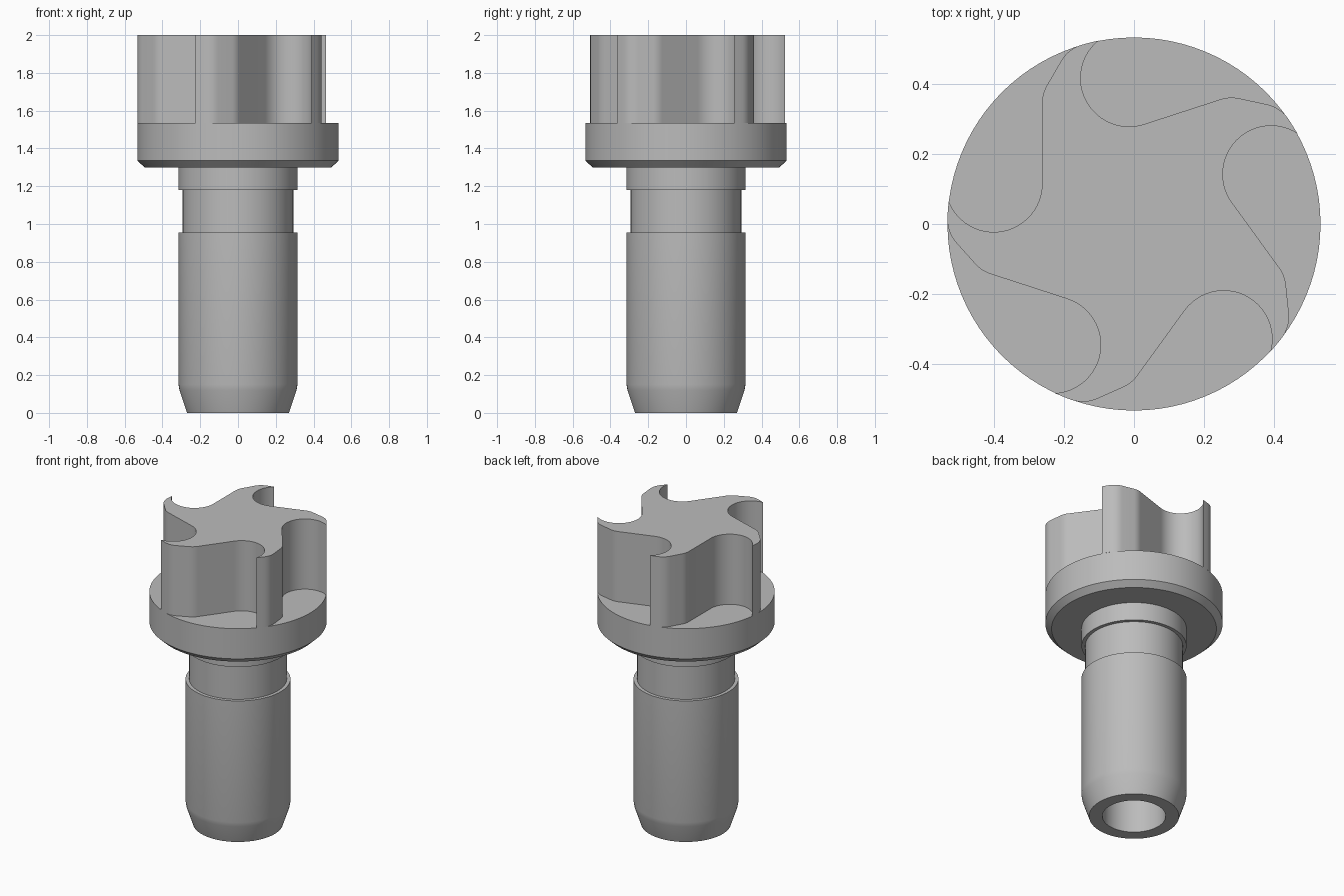
import bpy
import bmesh
from math import cos, sin, radians, hypot, atan2, degrees
from mathutils import Matrix, Vector

cube = bpy.data.objects.get("Cube")
if cube:
    bpy.data.objects.remove(cube, do_unlink=True)

RIM = 0.532
FLANGE_TOP = 1.535

grey = bpy.data.materials.new("machined_grey")
grey.use_nodes = True
colour = (0.5, 0.5, 0.5, 1)
grey.diffuse_color = colour
grey.node_tree.nodes["Principled BSDF"].inputs["Base Color"].default_value = colour


def finish(bm, name):
    bmesh.ops.recalc_face_normals(bm, faces=bm.faces)
    mesh = bpy.data.meshes.new(name)
    bm.to_mesh(mesh)
    bm.free()
    obj = bpy.data.objects.new(name, mesh)
    bpy.context.collection.objects.link(obj)
    mesh.materials.append(grey)
    bpy.ops.object.select_all(action="DESELECT")
    obj.select_set(True)
    bpy.context.view_layer.objects.active = obj
    bpy.ops.object.shade_smooth_by_angle(angle=radians(25))
    return obj


def lathe(name, profile, steps=96):
    bm = bmesh.new()
    verts = [bm.verts.new((r, 0, z)) for r, z in profile]
    edges = [bm.edges.new(pair) for pair in zip(verts, verts[1:])]
    bmesh.ops.spin(bm, geom=verts + edges, cent=(0, 0, 0), axis=(0, 0, 1),
                   angle=radians(360), steps=steps, use_merge=True)
    bmesh.ops.remove_doubles(bm, verts=bm.verts, dist=0.0001)
    return finish(bm, name)


def arc(cx, cy, r, start, end, steps):
    angles = [radians(start + (end - start) * i / steps) for i in range(steps + 1)]
    return [Vector((cx + r * cos(a), cy + r * sin(a), 0)) for a in angles]


# Shank with a blind bore, tapered end, relief groove and chamfered flange
lathe("shank_and_flange", [
    (0, 1.2), (0.19, 1.2), (0.19, 0), (0.27, 0), (0.31, 0.12), (0.315, 0.15),
    (0.315, 0.955), (0.293, 0.955), (0.293, 1.18), (0.315, 1.18),
    (0.315, 1.3), (0.495, 1.3), (RIM, 1.335), (RIM, FLANGE_TOP), (0, FLANGE_TOP)])

# One flute: round pocket, straight wall, two blended bends out to the rim
flute = (arc(-0.4, 0.115, 0.138, 201, 360, 24)
         + arc(-0.162, 0.345, 0.1, 180, 150, 6)
         + arc(-0.1214, 0.415, 0.1, 150, 106, 8))

# Blade tip follows the rim to the start of the next flute
turn = Matrix.Rotation(radians(-72), 3, "Z")
tip, following = flute[-1], turn @ flute[0]
flute += arc(0, 0, hypot(tip.x, tip.y), degrees(atan2(tip.y, tip.x)),
             degrees(atan2(following.y, following.x)), 4)[1:-1]

# Five-bladed cutter head
bm = bmesh.new()
outline = []
for blade in range(5):
    spin = Matrix.Rotation(radians(-72 * blade), 3, "Z")
    outline += [spin @ p for p in flute]
lower = [bm.verts.new((p.x, p.y, FLANGE_TOP)) for p in outline]
upper = [bm.verts.new((p.x, p.y, 2)) for p in outline]
bm.faces.new(upper)
for i in range(len(outline)):
    bm.faces.new((lower[i - 1], lower[i], upper[i], upper[i - 1]))
finish(bm, "cutter_head")
